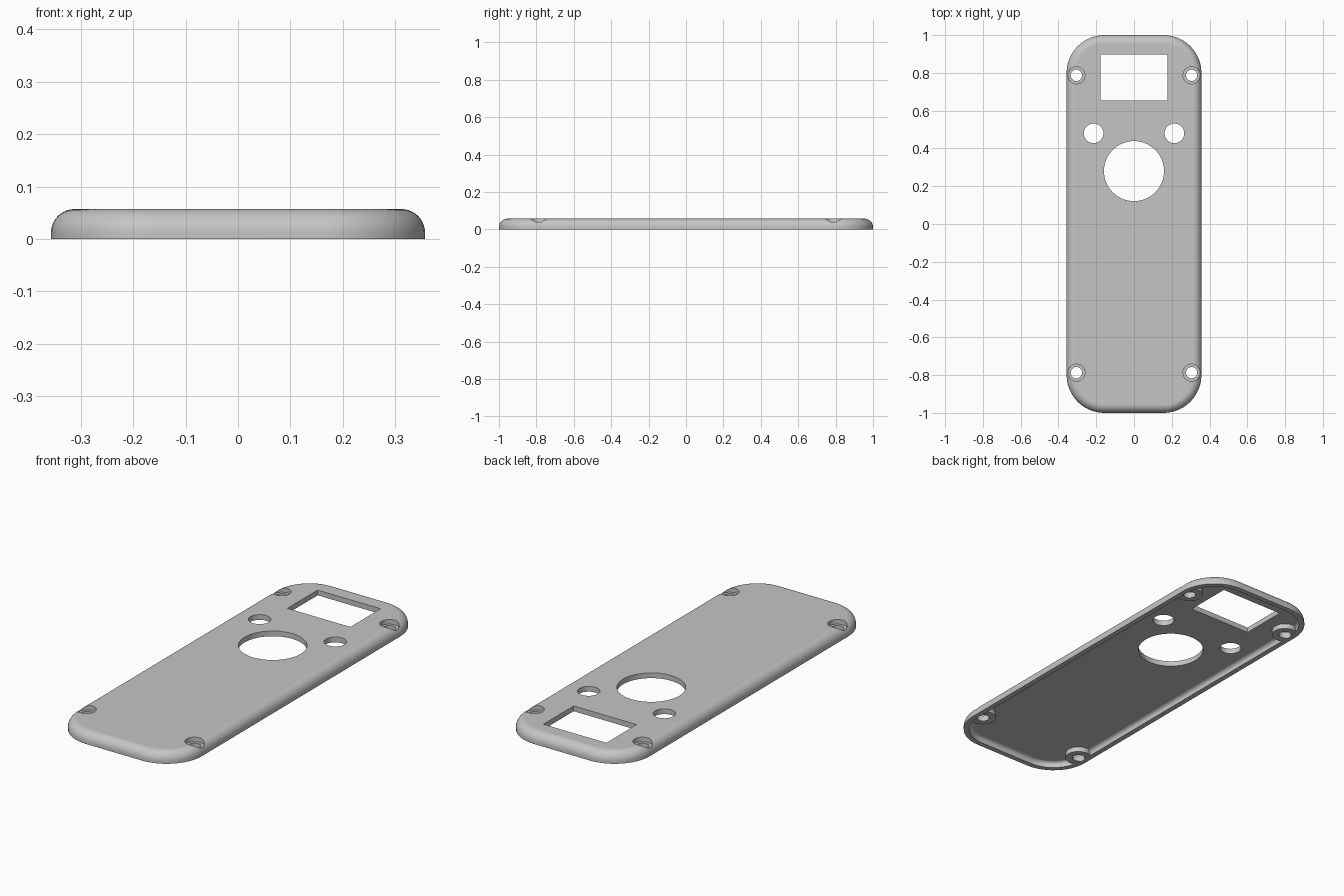
import bpy, bmesh, math

cube = bpy.data.objects.get("Cube")
if cube:
    bpy.data.objects.remove(cube, do_unlink=True)

HALF_X, HALF_Y, HEIGHT = 0.357, 1.0, 0.057
CORNER, FILLET, WALL = 0.2, 0.045, 0.027

grey = bpy.data.materials.new("light grey plastic")
grey.use_nodes = True
colour = (0.56, 0.56, 0.56, 1)
grey.diffuse_color = colour
grey.node_tree.nodes["Principled BSDF"].inputs["Base Color"].default_value = colour


def make_object(name, bm):
    bmesh.ops.recalc_face_normals(bm, faces=bm.faces)
    mesh = bpy.data.meshes.new(name)
    bm.to_mesh(mesh)
    bm.free()
    mesh.materials.append(grey)
    obj = bpy.data.objects.new(name, mesh)
    bpy.context.collection.objects.link(obj)
    return obj


def outline(inset, segments=12):
    """Rounded rectangle, shrunk by an inset."""
    r = CORNER - inset
    points = []
    for quarter, (sx, sy) in enumerate([(1, 1), (-1, 1), (-1, -1), (1, -1)]):
        for i in range(segments + 1):
            a = (quarter + i / segments) * math.pi / 2
            points.append((sx * (HALF_X - CORNER) + r * math.cos(a),
                           sy * (HALF_Y - CORNER) + r * math.sin(a)))
    return points


def pillow(name, inset, bottom, top, fillet, steps=10):
    """Rounded slab with a filleted upper edge."""
    levels = [(inset, bottom)]
    for i in range(steps + 1):
        a = i / steps * math.pi / 2
        levels.append((inset + fillet * (1 - math.cos(a)),
                       top - fillet * (1 - math.sin(a))))
    bm = bmesh.new()
    rings = [[bm.verts.new((x, y, z)) for x, y in outline(d)] for d, z in levels]
    for low, high in zip(rings, rings[1:]):
        for i in range(len(low)):
            j = (i + 1) % len(low)
            bm.faces.new((low[i], low[j], high[j], high[i]))
    bm.faces.new(rings[0])
    bm.faces.new(rings[-1])
    return make_object(name, bm)


def cylinder(name, x, y, radius, bottom, top, sides=40):
    bm = bmesh.new()
    bmesh.ops.create_cone(bm, cap_ends=True, segments=sides, radius1=radius,
                          radius2=radius, depth=top - bottom)
    bmesh.ops.translate(bm, verts=bm.verts, vec=(x, y, (top + bottom) / 2))
    return make_object(name, bm)


def box(name, x0, x1, y0, y1, z0, z1):
    bm = bmesh.new()
    bmesh.ops.create_cube(bm, size=1)
    bmesh.ops.scale(bm, verts=bm.verts, vec=(x1 - x0, y1 - y0, z1 - z0))
    bmesh.ops.translate(bm, verts=bm.verts,
                        vec=((x0 + x1) / 2, (y0 + y1) / 2, (z0 + z1) / 2))
    return make_object(name, bm)


def activate(obj):
    bpy.ops.object.select_all(action='DESELECT')
    obj.select_set(True)
    bpy.context.view_layer.objects.active = obj


def subtract(target, cutter):
    activate(target)
    mod = target.modifiers.new("cut", 'BOOLEAN')
    mod.operation, mod.solver, mod.object = 'DIFFERENCE', 'EXACT', cutter
    bpy.ops.object.modifier_apply(modifier=mod.name)
    bpy.data.objects.remove(cutter, do_unlink=True)


# Shell and the hollow under it
cover = pillow("cover_plate", 0, 0, HEIGHT, FILLET)
cavity = pillow("cavity", WALL, -0.1, HEIGHT - WALL, FILLET - WALL)

# Screw bosses stay standing inside the hollow
screws = [(sx * 0.305, sy * 0.787) for sx in (-1, 1) for sy in (-1, 1)]
for x, y in screws:
    subtract(cavity, cylinder("boss", x, y, 0.063, 0.004, 0.2))
subtract(cover, cavity)

# Counterbored screw holes
for x, y in screws:
    subtract(cover, cylinder("screw_head_recess", x, y, 0.045, 0.033, 0.2))
    subtract(cover, cylinder("screw_hole", x, y, 0.03, -0.2, 0.2))

# Display window, large dial hole and two button holes
subtract(cover, box("window", -0.178, 0.178, 0.653, 0.897, -0.2, 0.2))
subtract(cover, cylinder("dial_hole", 0, 0.28, 0.159, -0.2, 0.2, 64))
for side in (-1, 1):
    subtract(cover, cylinder("button_hole", side * 0.214, 0.48, 0.052, -0.2, 0.2))

# Smooth fillets with crisp hole edges
activate(cover)
bpy.ops.object.shade_smooth_by_angle(angle=math.radians(30))
normals = cover.modifiers.new("weighted_normals", 'WEIGHTED_NORMAL')
normals.keep_sharp = True
